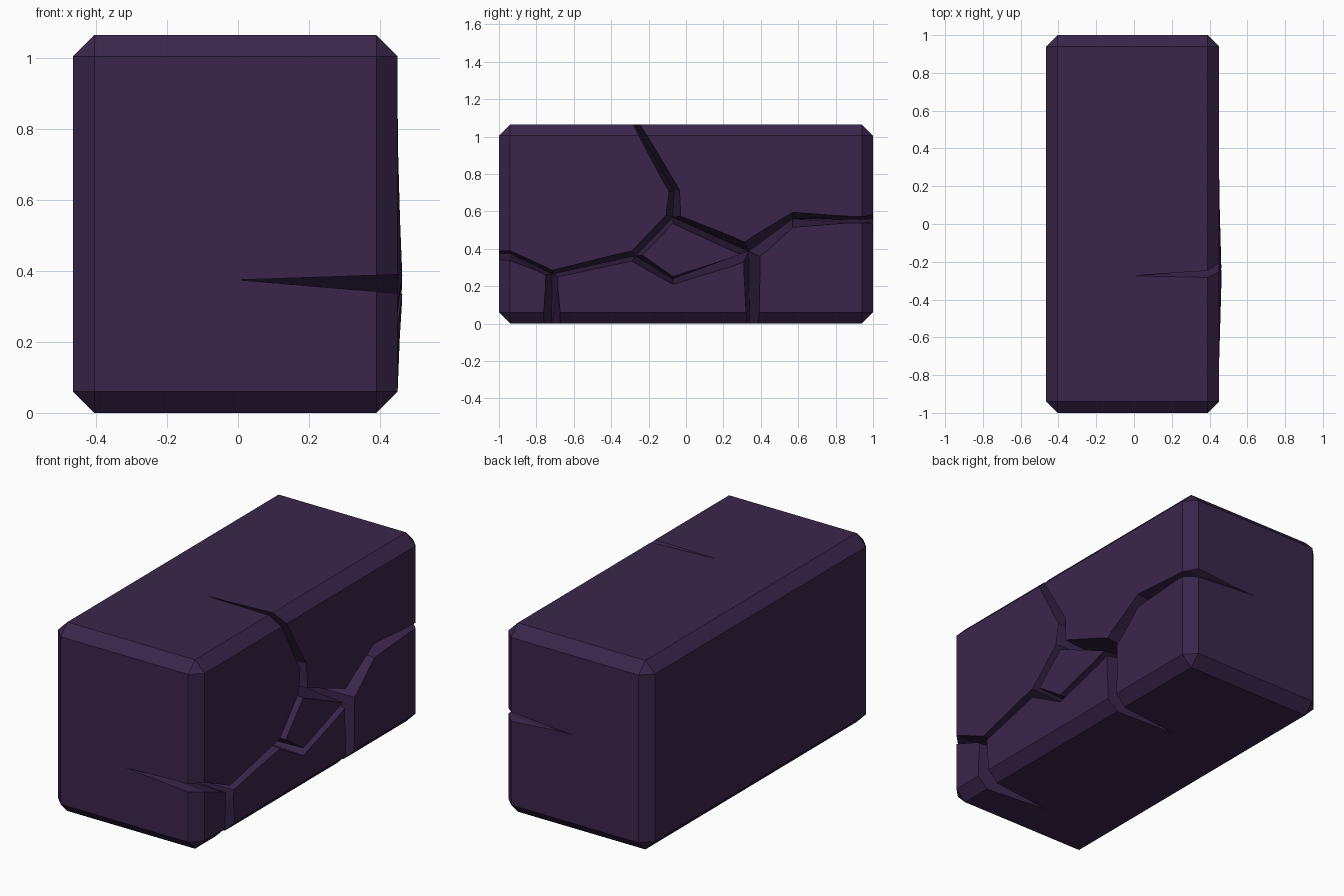
import bpy, bmesh, math

if "Cube" in bpy.data.objects:
    bpy.data.objects.remove(bpy.data.objects["Cube"])

FACE_X = 0.45      # plane of the cracked side
OVER = 1.2         # cutter overshoot beyond that plane


def make_object(name, bm):
    bmesh.ops.recalc_face_normals(bm, faces=bm.faces)
    mesh = bpy.data.meshes.new(name)
    bm.to_mesh(mesh)
    bm.free()
    ob = bpy.data.objects.new(name, mesh)
    bpy.context.collection.objects.link(ob)
    return ob


# Chamfered stone block
bm = bmesh.new()
bmesh.ops.create_cube(bm, size=1)
for v in bm.verts:
    v.co = (FACE_X if v.co.x > 0 else -0.465, v.co.y * 2, (v.co.z + 0.5) * 1.065)
bmesh.ops.bevel(bm, geom=bm.edges[:], offset=0.06, segments=1, affect='EDGES')
block = make_object("cracked_stone_block", bm)

# Crack network: first point is the deep line (y, z), the rest are rim points
nodes = {
    "front_end": [(-1.02, .375), (-1.02, .39), (-1.02, .337)],
    "front": [(-.94, .375), (-.94, .39), (-.94, .337)],
    "low_left": [(-.715, .265), (-.715, .285), (-.75, .26), (-.685, .25)],
    "bottom_left": [(-.72, -.02), (-.765, -.02), (-.665, -.02)],
    "island_left": [(-.27, .362), (-.29, .388), (-.29, .335), (-.235, .365)],
    "island_low": [(-.07, .238), (-.07, .252), (-.07, .21)],
    "island_top": [(-.07, .568), (-.105, .58), (-.07, .535), (-.03, .575)],
    "upper": [(-.065, .708), (-.09, .705), (-.035, .715)],
    "top_end": [(-.285, 1.085), (-.295, 1.085), (-.255, 1.085)],
    "island_right": [(.335, .387), (.315, .435), (.29, .37), (.31, .33), (.395, .36)],
    "bottom_right": [(.34, -.02), (.325, -.02), (.39, -.02)],
    "back": [(.57, .56), (.57, .595), (.57, .515)],
    "back_rim": [(.94, .555), (.94, .572), (.94, .538)],
    "back_end": [(1.02, .56), (1.02, .598), (1.02, .522)],
}
# Each groove joins two rim points of one node to two of another
grooves = [
    ("front_end", 1, 2, "front", 1, 2), ("front", 1, 2, "low_left", 1, 2),
    ("low_left", 2, 3, "bottom_left", 1, 2), ("low_left", 1, 3, "island_left", 1, 2),
    ("island_left", 1, 3, "island_top", 1, 2), ("island_left", 3, 2, "island_low", 1, 2),
    ("island_top", 1, 3, "upper", 1, 2), ("upper", 1, 2, "top_end", 1, 2),
    ("island_top", 3, 2, "island_right", 1, 2), ("island_low", 1, 2, "island_right", 2, 3),
    ("island_right", 3, 4, "bottom_right", 1, 2), ("island_right", 1, 4, "back", 1, 2),
    ("back", 1, 2, "back_rim", 1, 2), ("back_rim", 1, 2, "back_end", 1, 2),
]

# V-shaped crack cutter
bm = bmesh.new()
vs = {}
for name, pts in nodes.items():
    ay, az = pts[0]
    vs[name] = [bm.verts.new((0, ay, az))]
    for y, z in pts[1:]:
        vs[name].append(bm.verts.new((FACE_X * OVER, ay + (y - ay) * OVER, az + (z - az) * OVER)))
    if len(pts) > 3:
        bm.faces.new(vs[name][1:])
    elif name.endswith("_end") or name.startswith("bottom"):
        bm.faces.new(vs[name])
for a, a1, a2, b, b1, b2 in grooves:
    p, q = vs[a], vs[b]
    bm.faces.new((p[a1], p[a2], q[b2], q[b1]))
    bm.faces.new((p[0], p[a1], q[b1], q[0]))
    bm.faces.new((p[a2], p[0], q[0], q[b2]))
bmesh.ops.triangulate(bm, faces=bm.faces[:])
cutter = make_object("crack_cutter", bm)
cutter.hide_render = True

# Carve the cracks
mod = block.modifiers.new("cracks", 'BOOLEAN')
mod.operation = 'DIFFERENCE'
mod.solver = 'EXACT'
mod.object = cutter
bpy.context.view_layer.objects.active = block
bpy.ops.object.modifier_apply(modifier=mod.name)
bpy.data.objects.remove(cutter)

# Slight outward heave of the side around the crack centre
for v in block.data.vertices:
    if abs(v.co.x - FACE_X) < 1e-3:
        d = math.hypot(v.co.y + 0.28, v.co.z - 0.36)
        v.co.x += 0.014 * max(0, 1 - d / 0.45)

# Dark purple stone
mat = bpy.data.materials.new("dark_purple_stone")
mat.diffuse_color = (0.042, 0.019, 0.07, 1)
mat.use_nodes = True
mat.node_tree.nodes["Principled BSDF"].inputs["Base Color"].default_value = mat.diffuse_color
block.data.materials.clear()
block.data.materials.append(mat)
for p in block.data.polygons:
    p.material_index = 0
    p.use_smooth = False
